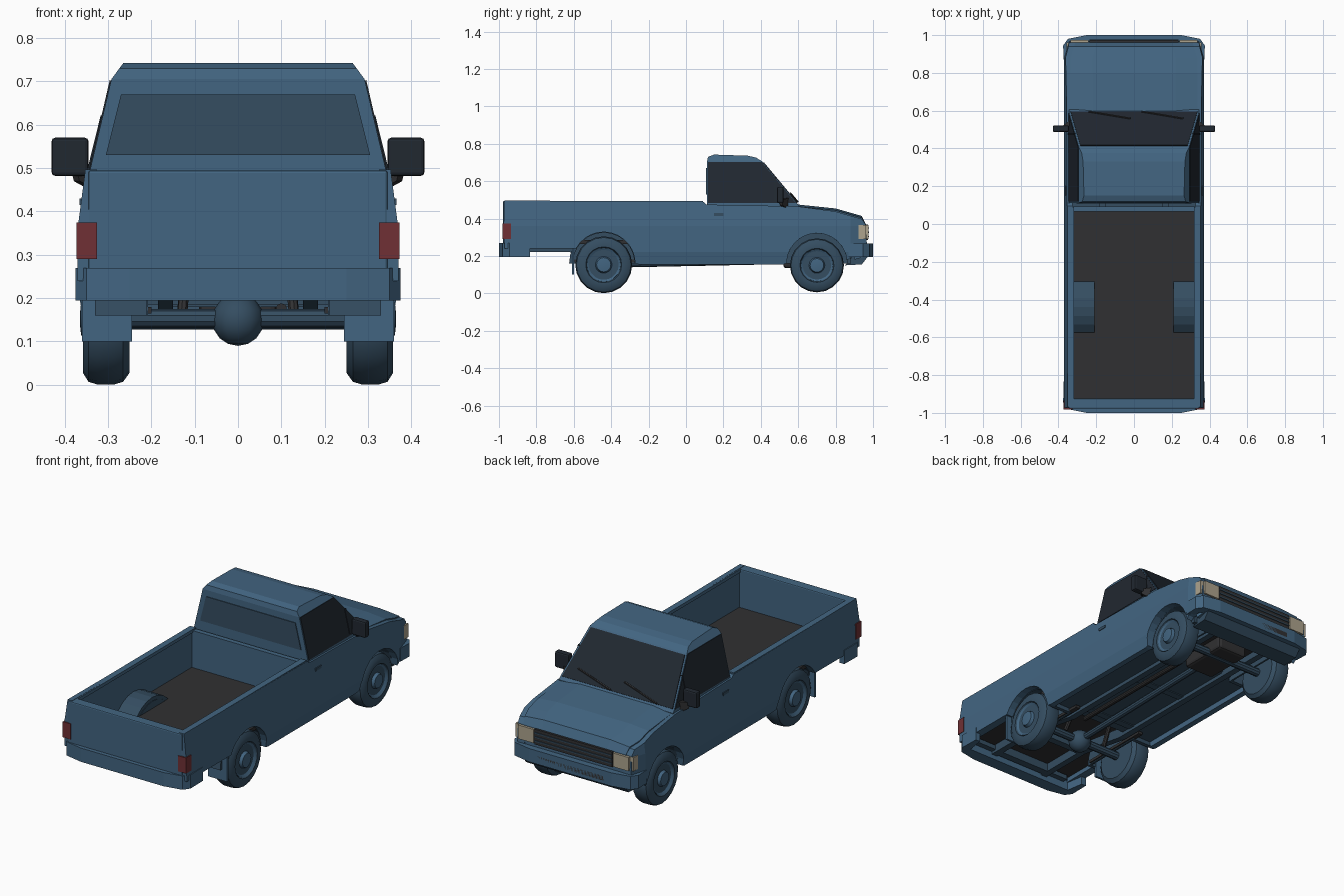
import bpy, bmesh, math
from mathutils import Vector

if "Cube" in bpy.data.objects:
    bpy.data.objects.remove(bpy.data.objects["Cube"])


def mat(name, r, g, b):
    m = bpy.data.materials.new(name)
    m.diffuse_color = (r, g, b, 1)
    m.use_nodes = True
    m.node_tree.nodes["Principled BSDF"].inputs["Base Color"].default_value = m.diffuse_color
    return m


BLUE = mat("blue_paint", 0.055, 0.13, 0.22)
DEEP = mat("dark_blue", 0.035, 0.075, 0.12)
GLASS = mat("dark_glass", 0.015, 0.021, 0.03)
BLACK = mat("dark_liner", 0.03, 0.03, 0.032)
RED = mat("red_lamp", 0.16, 0.03, 0.035)
CREAM = mat("cream_lamp", 0.42, 0.37, 0.27)


def finish(name, bm, m, smooth=False):
    bmesh.ops.recalc_face_normals(bm, faces=bm.faces[:])
    me = bpy.data.meshes.new(name)
    bm.to_mesh(me)
    bm.free()
    me.materials.append(m)
    ob = bpy.data.objects.new(name, me)
    bpy.context.collection.objects.link(ob)
    if smooth:
        bpy.ops.object.select_all(action='DESELECT')
        ob.select_set(True)
        bpy.context.view_layer.objects.active = ob
        bpy.ops.object.shade_smooth_by_angle(angle=math.radians(35))
    return ob


def prism(name, pts, a, b, m, axis='x', cuts=(), shape=None, smooth=False):
    """Extrude a (y,z) outline along x, or an (x,y) outline along z."""
    bm = bmesh.new()
    put = (lambda p, t: (t, p[0], p[1])) if axis == 'x' else (lambda p, t: (p[0], p[1], t))
    ends = [[bm.verts.new(put(p, t)) for p in pts] for t in (a, b)]
    n = len(pts)
    caps = [bm.faces.new(e) for e in ends]
    for i in range(n):
        j = (i + 1) % n
        bm.faces.new((ends[0][i], ends[0][j], ends[1][j], ends[1][i]))
    bm.normal_update()
    bmesh.ops.triangulate(bm, faces=caps, ngon_method='EAR_CLIP')
    for co, no in cuts:
        bmesh.ops.bisect_plane(bm, geom=bm.verts[:] + bm.edges[:] + bm.faces[:],
                               plane_co=co, plane_no=no)
    if shape:
        for v in bm.verts:
            v.co = shape(v.co.copy())
    return finish(name, bm, m, smooth)


def box(name, x, y, z, m, bevel=0.0):
    bm = bmesh.new()
    bmesh.ops.create_cube(bm, size=1)
    for v in bm.verts:
        v.co = [min(r) + (c + 0.5) * abs(r[1] - r[0]) for c, r in zip(v.co, (x, y, z))]
    if bevel:
        bmesh.ops.bevel(bm, geom=bm.edges[:], offset=bevel, segments=2, affect='EDGES', profile=0.5)
    return finish(name, bm, m)


def panel(name, corners, m, t=0.004):
    bm = bmesh.new()
    c = [Vector(p) for p in corners]
    n = (c[1] - c[0]).cross(c[2] - c[0]).normalized() * t
    lo, hi = [[bm.verts.new(p + n * k) for p in c] for k in (-1, 1)]
    bm.faces.new(lo)
    bm.faces.new(hi)
    for i in range(len(c)):
        j = (i + 1) % len(c)
        bm.faces.new((lo[i], lo[j], hi[j], hi[i]))
    return finish(name, bm, m)


def lathe(name, prof, centre, s, m, n=20):
    """Spin (x, radius) points around a wheel axis; s mirrors the side."""
    bm = bmesh.new()
    rings = [[bm.verts.new((s * x, centre[0] + r * math.cos(k * math.tau / n),
                            centre[1] + r * math.sin(k * math.tau / n))) for k in range(n)]
             for x, r in prof]
    for p, q in zip(rings, rings[1:]):
        for k in range(n):
            bm.faces.new((p[k], p[(k + 1) % n], q[(k + 1) % n], q[k]))
    bm.faces.new(rings[0])
    bm.faces.new(rings[-1])
    return finish(name, bm, m, True)


def tube(name, p, q, r, m, n=10):
    bm = bmesh.new()
    p, q = Vector(p), Vector(q)
    bmesh.ops.create_cone(bm, cap_ends=True, segments=n, radius1=r, radius2=r, depth=(q - p).length)
    rot = (q - p).to_track_quat('Z', 'Y')
    for v in bm.verts:
        v.co = rot @ v.co + (p + q) / 2
    return finish(name, bm, m, True)


def arc(cy, cz, r, a0, a1, n=12):
    return [(cy + r * math.cos(math.radians(a0 + (a1 - a0) * i / n)),
             cz + r * math.sin(math.radians(a0 + (a1 - a0) * i / n))) for i in range(n + 1)]


def body_shape(v):
    """Bulging body sides, narrowing at the nose."""
    s = 1 if v.x > 0 else -1
    x = abs(v.x)
    if x > 0.34:
        x -= max(0, v.z - 0.36) * 0.13 + max(0, 0.22 - v.z) * 0.2
    x -= max(0, v.y - 0.88) * 0.3
    v.x = s * x
    return v


# Side panels with both wheel arches, in three lengths so each outline stays simple
FRONT, REAR = (0.70, 0.15), (-0.44, 0.153)
bed = [(-0.97, 0.24), (-0.975, 0.37), (-0.97, 0.497), (-0.25, 0.492), (-0.25, 0.155)]
bed += arc(-0.44, 0.16, 0.168, 0, 152) + [(-0.605, 0.24)]
door = [(-0.25, 0.155), (-0.25, 0.492), (0.095, 0.488), (0.11, 0.475), (0.52, 0.467), (0.52, 0.155)]
fender = [(0.52, 0.155), (0.52, 0.467), (0.60, 0.465), (0.80, 0.438), (0.94, 0.398), (0.96, 0.37),
          (0.97, 0.22), (0.875, 0.19)] + arc(0.70, 0.16, 0.162, 5, 180)
levels = [((0, 0, 0.36), (0, 0, 1)), ((0, 0, 0.22), (0, 0, 1)), ((0, 0.88, 0), (0, 1, 0))]
for s in (-1, 1):
    for name, outline in (("bed_side", bed), ("door_side", door), ("front_fender", fender)):
        prism(name, outline, s * 0.325, s * 0.37, BLUE, cuts=levels, shape=body_shape)


# Hood and nose shell with a slight crown
def crown(v):
    v = body_shape(v)
    if abs(v.x) < 0.25 and v.z > 0.39:
        v.z += 0.01
    return v


prism("hood_and_nose", [(0.57, 0.468), (0.80, 0.444), (0.94, 0.404), (0.962, 0.37), (0.968, 0.2),
                        (0.90, 0.18), (0.89, 0.35), (0.57, 0.40)], -0.335, 0.335, BLUE,
      cuts=[((x, 0, 0), (1, 0, 0)) for x in (-0.22, 0.22)] + [((0, 0.88, 0), (0, 1, 0))], shape=crown)
box("grille", (-0.235, 0.235), (0.955, 0.974), (0.285, 0.368), BLACK)
for z in (0.305, 0.327, 0.349):
    box("grille_bar", (-0.235, 0.235), (0.97, 0.978), (z - 0.003, z + 0.003), DEEP)


# Cab with sides leaning inward
def cab_shape(v):
    w = 0.345 - max(0, v.z - 0.48) * 0.235
    if v.z > 0.705:
        w -= (v.z - 0.705) * 0.5
    v.x = math.copysign(w, v.x)
    return v


prism("cab", [(0.112, 0.44), (0.112, 0.705), (0.118, 0.73), (0.15, 0.742), (0.33, 0.736), (0.375, 0.726),
              (0.408, 0.705), (0.605, 0.468), (0.605, 0.44)], -1, 1, BLUE,
      cuts=[((0, 0, 0.705), (0, 0, 1)), ((0, 0, 0.48), (0, 0, 1))], shape=cab_shape)
panel("windshield", [(-0.335, 0.592, 0.484), (0.335, 0.592, 0.484), (0.284, 0.414, 0.698), (-0.284, 0.414, 0.698)], GLASS)
panel("rear_window", [(-0.305, 0.112, 0.53), (0.305, 0.112, 0.53), (0.27, 0.112, 0.67), (-0.27, 0.112, 0.67)], DEEP)
for s in (-1, 1):
    panel("door_window", [(s * 0.343, 0.118, 0.482), (s * 0.343, 0.588, 0.482),
                          (s * 0.292, 0.405, 0.702), (s * 0.292, 0.118, 0.702)], GLASS)
    panel("window_post", [(s * 0.342, 0.47, 0.49), (s * 0.342, 0.482, 0.49),
                          (s * 0.310, 0.482, 0.62), (s * 0.310, 0.47, 0.62)], GLASS, 0.007)
    box("door_handle", (s * 0.355, s * 0.366), (0.15, 0.20), (0.415, 0.43), DEEP)
    # Door mirrors
    box("door_mirror", (s * 0.345, s * 0.43), (0.487, 0.522), (0.482, 0.57), GLASS, 0.008)
    panel("mirror_arm", [(s * 0.335, 0.54, 0.45), (s * 0.372, 0.51, 0.47), (s * 0.38, 0.505, 0.50),
                         (s * 0.335, 0.54, 0.51)], BLACK, 0.01)
    tube("wiper", (s * 0.14 - 0.1, 0.596, 0.49), (s * 0.14 + 0.12, 0.559, 0.535), 0.005, BLACK, 6)

# Cargo bed
box("bed_floor", (-0.33, 0.33), (-0.95, 0.09), (0.265, 0.285), BLACK)
box("bed_front_wall", (-0.335, 0.335), (0.065, 0.092), (0.2, 0.487), BLUE)
box("tailgate", (-0.345, 0.345), (-0.978, -0.925), (0.25, 0.495), BLUE, 0.006)
for s in (-1, 1):
    box("bed_rail", (s * 0.318, s * 0.352), (-0.965, 0.09), (0.477, 0.495), BLUE)
    box("tail_lamp", (s * 0.325, s * 0.373), (-0.982, -0.935), (0.29, 0.375), RED)
    box("headlamp", (s * 0.24, s * 0.335), (0.945, 0.975), (0.29, 0.365), CREAM)
    box("corner_lamp", (s * 0.325, s * 0.357), (0.915, 0.962), (0.29, 0.365), CREAM)
    # Wheel housings
    for part, (cy, cz), r in (("rear_wheel_housing", REAR, 0.165), ("front_wheel_housing", FRONT, 0.162)):
        prism(part, arc(cy, 0.16, r + 0.02, 0, 180) + arc(cy, 0.16, r, 180, 0), s * 0.21, s * 0.33, DEEP)
        prism(part + "_wall", arc(cy, 0.16, r, 0, 180), s * 0.208, s * 0.218, DEEP)

# Bumpers
for name, d, z0, z1, wrap in (("rear_bumper", -1, 0.195, 0.27, 0.835), ("front_bumper", 1, 0.195, 0.268, 0.87)):
    half = [(0.373, wrap), (0.375, 0.945), (0.35, 0.98), (0.25, 1.0)]
    pts = [(x, d * y) for x, y in half] + [(-x, d * y) for x, y in reversed(half)]
    inner = [(-0.345, d * wrap), (-0.33, d * 0.93), (0.33, d * 0.93), (0.345, d * wrap)]
    prism(name, pts + inner, z0, z1, BLUE, 'z')
box("bumper_step", (-0.3, 0.3), (-0.985, -0.90), (0.235, 0.26), DEEP)
prism("front_valance", [(0.85, 0.15), (0.94, 0.155), (0.975, 0.2), (0.90, 0.21)], -0.31, 0.31, DEEP)
box("valance_opening", (-0.2, 0.2), (0.985, 1.0), (0.212, 0.238), BLACK)

# Wheels and mud flaps
tyre = [(0.25, 0.09), (0.25, 0.125), (0.265, 0.146), (0.285, 0.152), (0.325, 0.152), (0.345, 0.146),
        (0.358, 0.125), (0.358, 0.096), (0.346, 0.09)]
hub = [(0.33, 0.092), (0.352, 0.09), (0.34, 0.07), (0.345, 0.045), (0.362, 0.038), (0.364, 0.018)]
for s in (-1, 1):
    for name, c, k in (("front", FRONT, 0.95), ("rear", REAR, 1.0)):
        lathe(name + "_tyre", [(x, r * k) for x, r in tyre], c, s, DEEP)
        lathe(name + "_hub", [(x, r * k) for x, r in hub], c, s, BLUE)
    box("mud_flap", (s * 0.245, s * 0.36), (-0.61, -0.598), (0.10, 0.25), BLUE)

# Underside: floor, frame, engine, axles, drive shaft and exhaust
box("cab_floor", (-0.33, 0.33), (-0.27, 0.53), (0.185, 0.21), DEEP)
box("firewall", (-0.33, 0.33), (0.50, 0.54), (0.19, 0.46), DEEP)
box("engine_bay", (-0.2, 0.2), (0.52, 0.90), (0.2, 0.40), BLACK)
box("engine_sump", (-0.09, 0.09), (0.52, 0.80), (0.135, 0.22), BLACK, 0.015)
for s in (-1, 1):
    prism("frame_rail", [(-0.93, 0.22), (-0.62, 0.22), (-0.3, 0.165), (0.9, 0.165), (0.9, 0.22),
                         (-0.3, 0.22), (-0.62, 0.265), (-0.93, 0.265)], s * 0.15, s * 0.185, DEEP)
    box("leaf_spring", (s * 0.2, s * 0.225), (-0.60, -0.2), (0.165, 0.18), BLACK)
    tube("rear_shock", (s * 0.13, -0.40, 0.15), (s * 0.12, -0.33, 0.27), 0.012, BLACK, 8)
for y, z in ((-0.9, 0.22), (-0.62, 0.22), (-0.2, 0.18), (0.2, 0.18)):
    box("cross_member", (-0.17, 0.17), (y - 0.02, y + 0.02), (z, z + 0.045), DEEP)
for (cy, cz), name in ((REAR, "rear_axle"), (FRONT, "front_axle")):
    tube(name, (-0.3, cy, cz), (0.3, cy, cz), 0.022, DEEP)
bm = bmesh.new()
bmesh.ops.create_uvsphere(bm, u_segments=12, v_segments=8, radius=0.06)
bmesh.ops.translate(bm, verts=bm.verts[:], vec=(0, -0.44, 0.15))
finish("differential", bm, DEEP, True)
tube("drive_shaft", (0, -0.42, 0.155), (0, 0.55, 0.175), 0.018, DEEP)
tube("exhaust_pipe", (0.1, 0.5, 0.175), (0.1, -0.28, 0.175), 0.013, BLACK)
